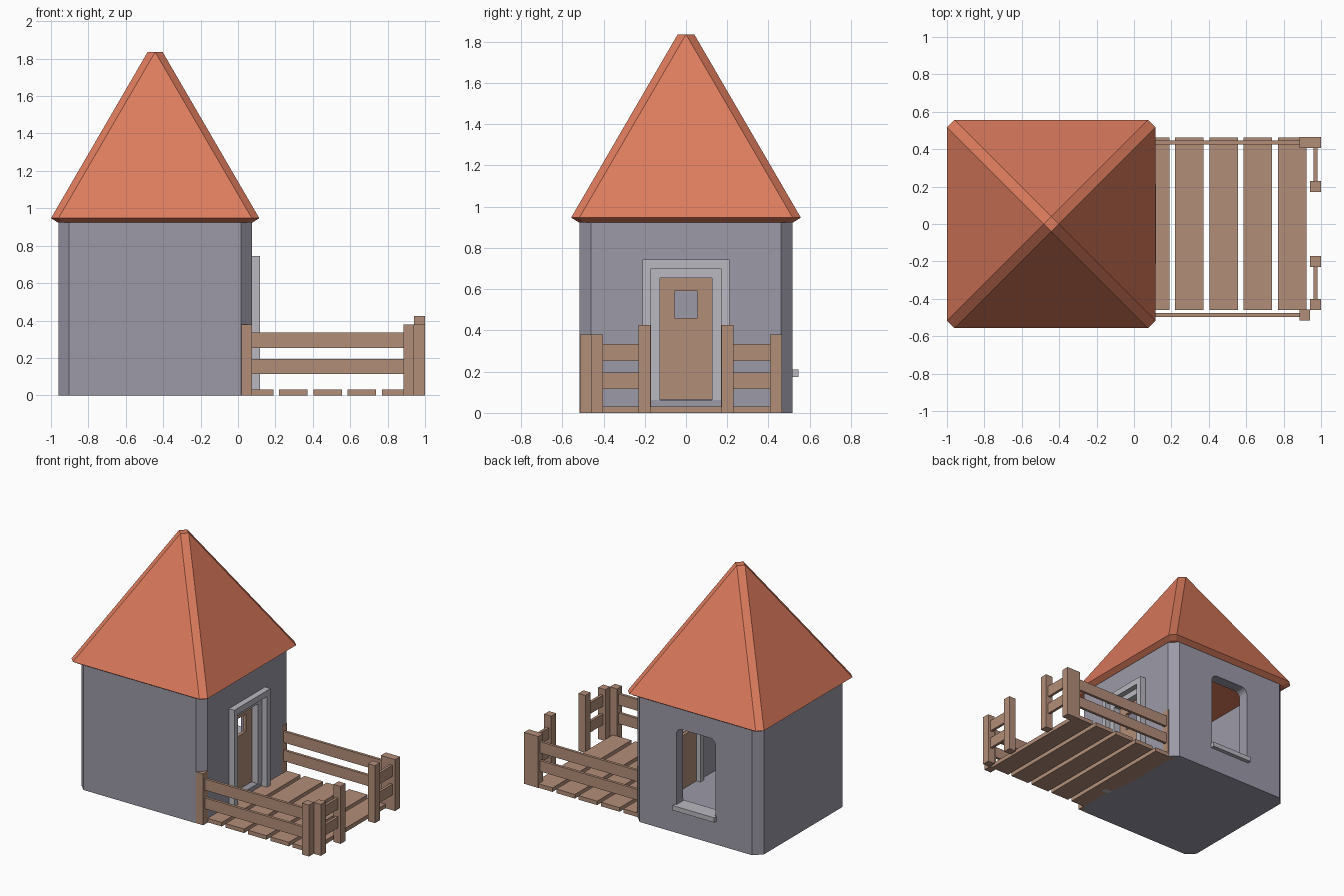
import bpy, bmesh

if "Cube" in bpy.data.objects:
    bpy.data.objects.remove(bpy.data.objects["Cube"])

CX = -0.443   # house centre line in x


def material(name, rgb):
    m = bpy.data.materials.new(name)
    m.diffuse_color = (*rgb, 1)
    m.use_nodes = True
    m.node_tree.nodes["Principled BSDF"].inputs["Base Color"].default_value = m.diffuse_color
    return m


ROOF = material("terracotta", (0.72, 0.20, 0.11))
WOOD = material("wood", (0.45, 0.27, 0.19))
STONE = material("wall_grey", (0.33, 0.32, 0.39))
TRIM = material("trim_grey", (0.48, 0.48, 0.53))


def finish(name, bm, mat=None):
    bmesh.ops.recalc_face_normals(bm, faces=bm.faces)
    me = bpy.data.meshes.new(name)
    bm.to_mesh(me)
    bm.free()
    if mat:
        me.materials.append(mat)
    ob = bpy.data.objects.new(name, me)
    bpy.context.collection.objects.link(ob)
    return ob


def add_box(bm, x, y, z):
    vs = bmesh.ops.create_cube(bm, size=1)["verts"]
    for v in vs:
        for i, (a, b) in enumerate((x, y, z)):
            v.co[i] = a if v.co[i] < 0 else b
    return vs


def boxes(name, mat, *specs):
    bm = bmesh.new()
    for s in specs:
        add_box(bm, *s)
    return finish(name, bm, mat)


def stacked_octagons(name, mat, rings):
    """Loft of chamfered squares, each given as (half width, chamfer, z)."""
    bm = bmesh.new()
    loops = []
    for h, c, z in rings:
        k = h - c
        pts = [(h, -k), (h, k), (k, h), (-k, h), (-h, k), (-h, -k), (-k, -h), (k, -h)]
        loops.append([bm.verts.new((CX + x, y, z)) for x, y in pts])
    for a, b in zip(loops, loops[1:]):
        for i in range(8):
            j = (i + 1) % 8
            bm.faces.new((a[i], a[j], b[j], b[i]))
    bm.faces.new(loops[0][::-1])
    bm.faces.new(loops[-1])
    bmesh.ops.remove_doubles(bm, verts=bm.verts, dist=1e-4)
    return finish(name, bm, mat)


def cut(target, cutter):
    cutter.hide_render = True
    cutter.hide_set(True)
    cutter.display_type = 'WIRE'
    mod = target.modifiers.new("cut", 'BOOLEAN')
    mod.operation = 'DIFFERENCE'
    mod.solver = 'EXACT'
    mod.object = cutter


# Hollow house body with floor, doorway and rear window
walls = stacked_octagons("house_walls", STONE, [(0.517, 0.057, 0), (0.517, 0.057, 0.93)])
cut(walls, boxes("room_cutter", STONE, ((CX - 0.437, CX + 0.437), (-0.437, 0.437), (0.062, 1.0))))
cut(walls, boxes("doorway_cutter", STONE, ((-0.1, 0.2), (-0.17, 0.17), (0.062, 0.70))))

bm = bmesh.new()
add_box(bm, (CX - 0.16, CX + 0.16), (0.3, 0.7), (0.18, 0.775))
corners = [e for e in bm.edges if abs(e.verts[0].co.y - e.verts[1].co.y) > 0.1]
bmesh.ops.bevel(bm, geom=corners, offset=0.045, segments=4, profile=0.5, affect='EDGES')
cut(walls, finish("window_cutter", bm, STONE))

# Hipped roof with bevelled ridges and eaves
stacked_octagons("roof", ROOF, [(0.52, 0.025, 0.924), (0.557, 0.04, 0.947), (0.04, 0.04, 1.836)])

# Rear window sill
boxes("window_sill", TRIM, ((CX - 0.17, CX + 0.17), (0.43, 0.546), (0.175, 0.21)))


# Door surround: outer trim and inner jamb
def portal(name, x, inner, outer, z0, z_in, z_out):
    boxes(name, TRIM,
          (x, (-outer, -inner), (z0, z_out)),
          (x, (inner, outer), (z0, z_out)),
          (x, (-inner, inner), (z_in, z_out)))


portal("door_trim", (0.06, 0.118), 0.17, 0.212, 0.0, 0.70, 0.745)
portal("door_jamb", (-0.03, 0.078), 0.125, 0.17, 0.062, 0.655, 0.70)

# Door with a small square opening
dx = (0.0, 0.025)
boxes("door", WOOD,
      (dx, (-0.125, -0.056), (0.064, 0.655)),
      (dx, (0.056, 0.125), (0.064, 0.655)),
      (dx, (-0.056, 0.056), (0.064, 0.46)),
      (dx, (-0.056, 0.056), (0.59, 0.655)))

# Deck planks
for i in range(5):
    x = 0.037 + i * 0.183
    boxes(f"deck_plank_{i + 1}", WOOD, ((x, x + 0.152), (-0.46, 0.462), (0.0, 0.03)))

# Fence: posts and two rails per run
RAILS = ((0.115, 0.195), (0.252, 0.335))


def post(name, x, y, h):
    boxes(name, WOOD, ((x, x + 0.058), (y, y + 0.058), (0, h)))


for side, y in (("front", -0.515), ("back", 0.407)):
    post(f"{side}_wall_post", 0.018, y, 0.38)
    post(f"{side}_corner_post", 0.884, y, 0.38)
    ry = y + 0.019
    boxes(f"{side}_rails", WOOD, *[((0.07, 0.89), (ry, ry + 0.02), z) for z in RAILS])

for side, y_end, y_gate in (("front", -0.46, -0.23), ("back", 0.407, 0.172)):
    post(f"{side}_end_post", 0.942, y_end, 0.38)
    post(f"{side}_gate_post", 0.942, y_gate, 0.425)
    lo, hi = sorted((y_end, y_gate))
    boxes(f"{side}_end_rails", WOOD, *[((0.961, 0.981), (lo + 0.05, hi + 0.008), z) for z in RAILS])
